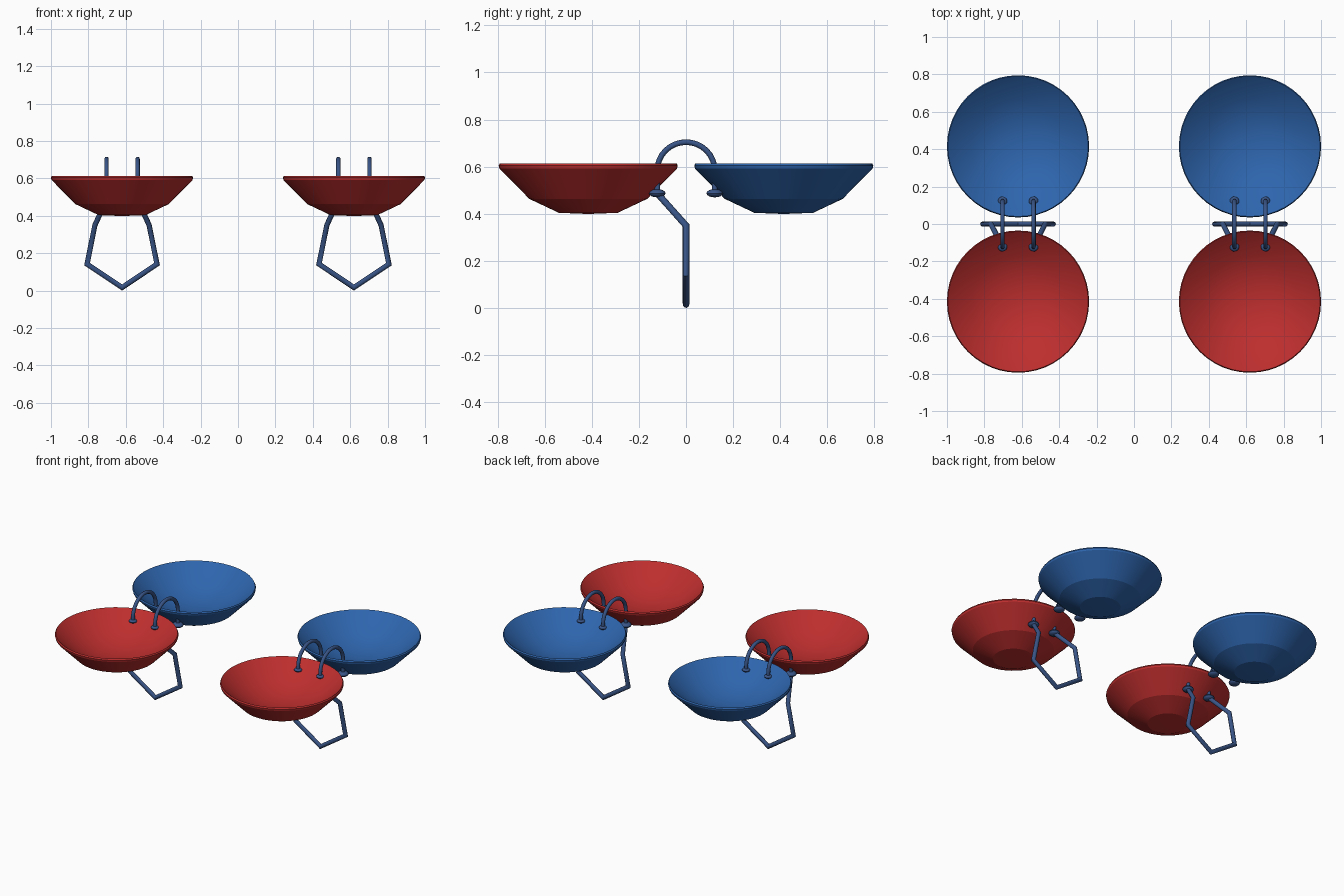
import bpy, bmesh, math
from mathutils import Vector

cube = bpy.data.objects.get("Cube")
if cube:
    bpy.data.objects.remove(cube, do_unlink=True)


def material(name, rgb):
    mat = bpy.data.materials.new(name)
    mat.use_nodes = True
    mat.diffuse_color = (*rgb, 1)
    mat.node_tree.nodes["Principled BSDF"].inputs["Base Color"].default_value = (*rgb, 1)
    return mat


RED = material("red", (0.51, 0.027, 0.027))
BLUE = material("blue", (0.027, 0.13, 0.42))
STEEL = material("steel blue", (0.04, 0.09, 0.24))


def finish(name, bm, mat, location, angle):
    mesh = bpy.data.meshes.new(name)
    bm.to_mesh(mesh)
    bm.free()
    mesh.materials.append(mat)
    obj = bpy.data.objects.new(name, mesh)
    obj.location = location
    bpy.context.collection.objects.link(obj)
    bpy.ops.object.select_all(action="DESELECT")
    obj.select_set(True)
    bpy.context.view_layer.objects.active = obj
    bpy.ops.object.shade_smooth_by_angle(angle=math.radians(angle))
    return obj


def bowl(name, mat, location):
    """Lathed dish: stepped outer wall, bevelled rim, shallower inside."""
    profile = [(0, 0.399), (0.125, 0.404), (0.25, 0.463), (0.377, 0.592), (0.38, 0.604),
               (0.375, 0.614), (0.368, 0.608), (0.25, 0.516), (0.125, 0.466), (0, 0.453)]
    bm = bmesh.new()
    verts = [bm.verts.new((r, 0, z)) for r, z in profile]
    edges = [bm.edges.new(pair) for pair in zip(verts, verts[1:])]
    bmesh.ops.spin(bm, geom=verts + edges, cent=(0, 0, 0), axis=(0, 0, 1),
                   angle=math.tau, steps=48)
    bmesh.ops.remove_doubles(bm, verts=bm.verts, dist=0.0005)
    bmesh.ops.recalc_face_normals(bm, faces=bm.faces)
    return finish(name, bm, mat, location, 19)


def tube(name, points, radius, location, sides=10):
    """Round rod along a path, with mitred corners and closed ends."""
    pts = [Vector(p) for p in points]
    dirs = [(b - a).normalized() for a, b in zip(pts, pts[1:])]
    bm = bmesh.new()
    side = dirs[0].orthogonal().normalized()
    up = dirs[0].cross(side)
    ring = [pts[0] + radius * (side * math.cos(a) + up * math.sin(a))
            for a in (math.tau * i / sides for i in range(sides))]
    rings = [[bm.verts.new(v) for v in ring]]
    for i, direction in enumerate(dirs):
        # slide the previous ring along the segment onto the mitre plane
        after = dirs[min(i + 1, len(dirs) - 1)]
        normal = (direction + after).normalized()
        ring = [v + direction * ((pts[i + 1] - v).dot(normal) / direction.dot(normal))
                for v in ring]
        rings.append([bm.verts.new(v) for v in ring])
    for a, b in zip(rings, rings[1:]):
        for i in range(sides):
            j = (i + 1) % sides
            bm.faces.new((a[i], a[j], b[j], b[i]))
    bm.faces.new(rings[0])
    bm.faces.new(rings[-1])
    bmesh.ops.recalc_face_normals(bm, faces=bm.faces)
    return finish(name, bm, STEEL, location, 40)


def nut(name, radius, location):
    """Flattened ball clamping a rod against its bowl."""
    bm = bmesh.new()
    bmesh.ops.create_uvsphere(bm, u_segments=16, v_segments=8, radius=radius)
    bmesh.ops.scale(bm, vec=(1, 1, 0.5), verts=bm.verts)
    return finish(name, bm, STEEL, location, 40)


ROD_X, ROD_Y, NUT_Z, COLLAR_Z = 0.083, 0.122, 0.487, 0.562

# Arched rod: straight shanks joined by a half circle
arch_path = [(0, -ROD_Y, NUT_Z)]
arch_path += [(0, -ROD_Y * math.cos(math.pi * i / 16), 0.584 + 0.12 * math.sin(math.pi * i / 16))
              for i in range(17)]
arch_path += [(0, ROD_Y, NUT_Z)]

# Hanging leg frame: one half, then mirrored
half = [(ROD_X, -ROD_Y, NUT_Z), (0.145, 0, 0.35), (0.187, 0, 0.142)]
leg_path = half + [(0, 0, 0.017)] + [(-x, y, z) for x, y, z in reversed(half)]

for label, x in (("right", -0.62), ("left", 0.62)):
    bowl(f"{label}_front_bowl", RED, (x, -0.415, 0))
    bowl(f"{label}_back_bowl", BLUE, (x, 0.415, 0))
    tube(f"{label}_leg_frame", leg_path, 0.014, (x, 0, 0))
    for side, dx in (("outer", math.copysign(ROD_X, x)), ("inner", -math.copysign(ROD_X, x))):
        tube(f"{label}_{side}_arch", arch_path, 0.012, (x + dx, 0, 0))
        for end, y in (("front", -ROD_Y), ("back", ROD_Y)):
            nut(f"{label}_{side}_{end}_nut", 0.035, (x + dx, y, NUT_Z))
            nut(f"{label}_{side}_{end}_collar", 0.025, (x + dx, y, COLLAR_Z))
